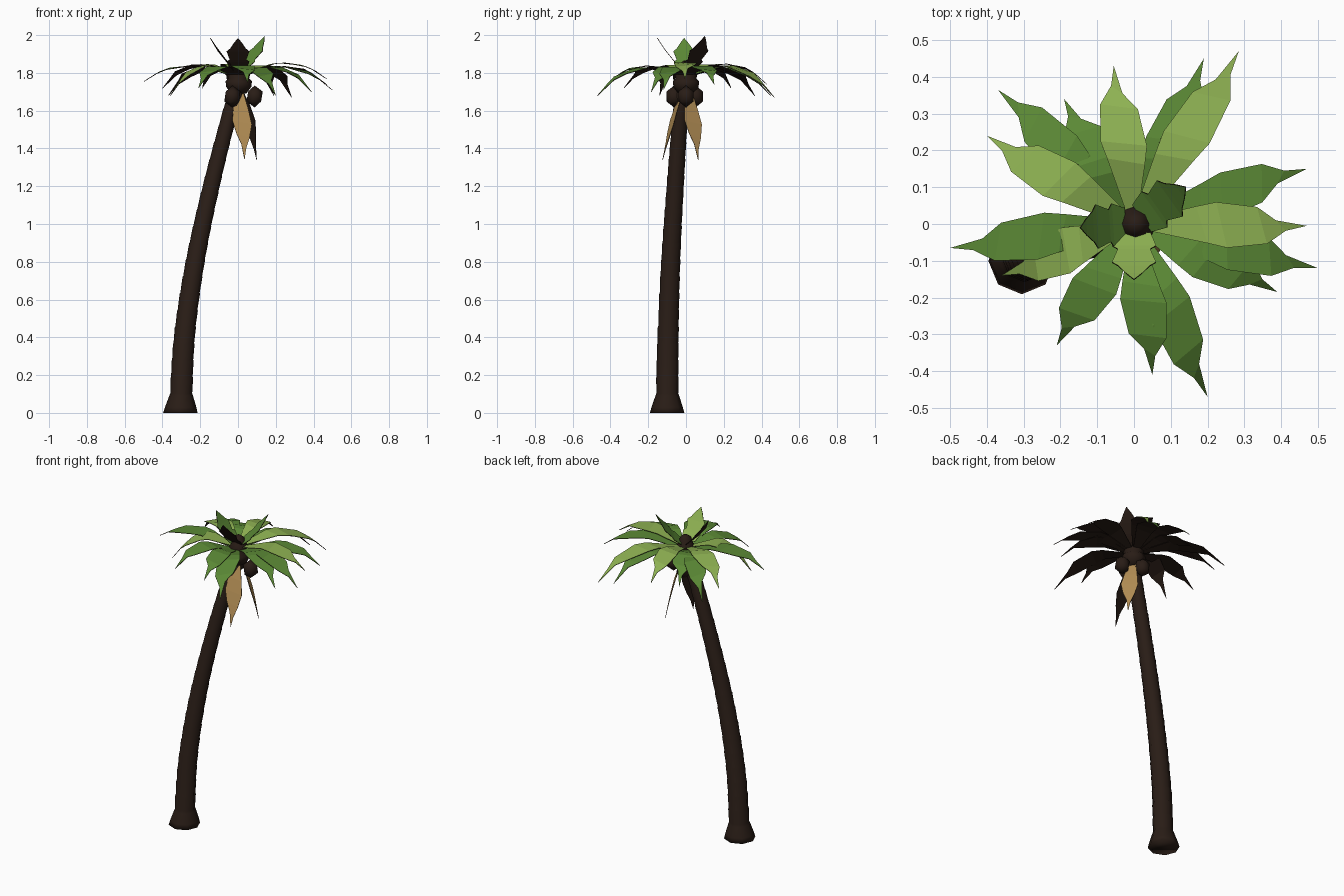
import bpy, bmesh, math
from mathutils import Vector

if "Cube" in bpy.data.objects:
    bpy.data.objects.remove(bpy.data.objects["Cube"])


def material(name, rgb):
    m = bpy.data.materials.new(name)
    m.diffuse_color = (*rgb, 1)
    m.use_nodes = True
    m.node_tree.nodes["Principled BSDF"].inputs["Base Color"].default_value = m.diffuse_color
    return m


BARK = material("bark", (0.022, 0.012, 0.008))
LIGHT = material("light_green", (0.27, 0.44, 0.085))
DARK = material("dark_green", (0.105, 0.25, 0.036))
TAN = material("dry_tan", (0.45, 0.27, 0.09))


def finish(name, bm, *mats):
    if len(mats) == 1:  # solid parts are smooth, leaves stay flat
        bmesh.ops.recalc_face_normals(bm, faces=bm.faces)
        for f in bm.faces:
            f.smooth = True
    mesh = bpy.data.meshes.new(name)
    bm.to_mesh(mesh)
    bm.free()
    for m in mats:
        mesh.materials.append(m)
    ob = bpy.data.objects.new(name, mesh)
    bpy.context.collection.objects.link(ob)
    return ob


def rings(name, stations, sides, mat):
    """Loft horizontal polygons; each station is (centre, radius)."""
    bm = bmesh.new()
    loops = []
    for c, r in stations:
        loops.append([bm.verts.new((c[0] + r * math.cos(2 * math.pi * i / sides),
                                    c[1] + r * math.sin(2 * math.pi * i / sides), c[2]))
                      for i in range(sides)])
    for a, b in zip(loops, loops[1:]):
        for i in range(sides):
            j = (i + 1) % sides
            bm.faces.new((a[i], a[j], b[j], b[i]))
    bm.faces.new(loops[0])
    bm.faces.new(loops[-1])
    return finish(name, bm, mat)


def bezier(a, b, c, t):
    return a * (1 - t) ** 2 + b * 2 * t * (1 - t) + c * t * t


def frond(name, start, ctrl, tip, profile, mat, skew=0.04):
    """Flat pointed leaf along a curve, coloured above and dark below."""
    start, ctrl, tip = Vector(start), Vector(ctrl), Vector(tip)
    d = tip - start
    side = Vector((-d.y, d.x, 0)).normalized()
    bm = bmesh.new()
    left, right = [], []
    for t, w in profile:
        left.append(bm.verts.new(bezier(start, ctrl, tip, t + skew * (t > 0)) + side * w))
        right.append(bm.verts.new(bezier(start, ctrl, tip, t - skew * (t > 0)) - side * w))
    for i in range(len(profile) - 1):
        bm.faces.new((right[i], right[i + 1], left[i + 1], left[i]))
    end = bm.verts.new(tip)
    bm.faces.new((right[-1], end, left[-1]))
    ob = finish(name, bm, mat, BARK)
    s = ob.modifiers.new("thickness", "SOLIDIFY")
    s.thickness, s.offset = 0.003, -1
    s.material_offset = s.material_offset_rim = 1
    return ob


# Leaning trunk with a flared foot and stepped bark rings
P = [Vector(p) for p in ((-0.305, -0.10, 0), (-0.284, -0.095, 0.4), (-0.227, -0.081, 0.8),
                         (-0.142, -0.057, 1.2), (-0.04, -0.028, 1.6), (0.0, -0.01, 1.74))]


def trunk_at(z):
    i = max(k for k in range(len(P) - 1) if P[k].z <= z)
    p0, p1, p2, p3 = P[max(i - 1, 0)], P[i], P[i + 1], P[min(i + 2, len(P) - 1)]
    h = p2.z - p1.z
    u = (z - p1.z) / h
    m1 = (p2 - p0) / (p2.z - p0.z) * h
    m2 = (p3 - p1) / (p3.z - p1.z) * h
    q = (p1 * (2 * u**3 - 3 * u**2 + 1) + m1 * (u**3 - 2 * u**2 + u)
         + p2 * (3 * u**2 - 2 * u**3) + m2 * (u**3 - u**2))
    return (q.x, q.y, z)


stations = [(trunk_at(0), 0.091), (trunk_at(0.03), 0.083), (trunk_at(0.09), 0.063)]
n = 18
for k in range(n):
    z0 = 0.1 + 1.6 * k / n
    for f, s in ((0.04, 0.97), (0.96, 1.02)):
        z = z0 + f * 1.6 / n
        stations.append((trunk_at(z), (0.061 - 0.013 * z) * s))
rings("trunk", stations, 8, BARK)

# Crown heart that the fronds grow from
rings("crown_heart", [((0.004, 0, z), r) for z, r in
                      ((1.69, 0.04), (1.725, 0.066), (1.755, 0.07), (1.77, 0.055),
                       (1.79, 0.06), (1.815, 0.042), (1.85, 0.032), (1.865, 0.012))], 8, BARK)

# Coconuts
for i, (x, y) in enumerate(((0.088, 0.0), (-0.03, -0.063), (-0.02, 0.05))):
    bm = bmesh.new()
    bmesh.ops.create_icosphere(bm, subdivisions=1, radius=0.053)
    for v in bm.verts:
        v.co = Vector((v.co.x * 0.9, v.co.y * 0.9, v.co.z * 1.1)) + Vector((x, y, 1.675))
    finish(f"coconut_{i + 1}", bm, BARK)

# Spreading fronds: tip position and colour
LEAF = ((0, 0.018), (0.3, 0.05), (0.42, 0.062), (0.68, 0.05), (0.81, 0.014))
TIPS = [(-0.055, 0.43, 1.74, LIGHT), (0.285, 0.47, 1.67, LIGHT), (-0.40, 0.24, 1.72, LIGHT),
        (0.47, -0.005, 1.77, LIGHT), (-0.36, -0.14, 1.68, LIGHT), (0.19, 0.45, 1.68, DARK),
        (0.47, 0.15, 1.74, DARK), (0.50, -0.12, 1.71, DARK), (0.39, -0.185, 1.70, DARK),
        (0.20, -0.47, 1.68, DARK), (0.05, -0.41, 1.75, DARK), (-0.21, -0.33, 1.72, DARK),
        (-0.50, -0.065, 1.755, DARK), (-0.37, 0.365, 1.68, DARK), (-0.19, 0.34, 1.72, DARK)]
for i, (x, y, z, mat) in enumerate(TIPS):
    lift = 0.014 if mat is LIGHT else 0.0
    h = Vector((x, y, 0)).normalized() * 0.04
    frond(f"frond_{i + 1}", (h.x, h.y, 1.79 + lift), (x * 0.62, y * 0.62, 1.905 + lift),
          (x, y, z), LEAF, mat, 0.035 * (-1) ** i)

# Short upright fronds in the middle, with notched edges
SHORT = ((0, 0.045), (0.27, 0.06), (0.34, 0.044), (0.62, 0.06), (0.7, 0.042), (0.86, 0.022))
for i, (x, y, z, mat) in enumerate(((0.0, -0.15, 1.985, LIGHT), (0.14, 0.10, 1.995, DARK),
                                    (-0.145, -0.01, 1.985, DARK))):
    frond(f"upright_frond_{i + 1}", (x * 0.15, y * 0.15, 1.825), (x * 0.6, y * 0.6, 1.885),
          (x, y, z), SHORT, mat, 0.0)

# Dead fronds hanging beside the trunk
DEAD = ((0, 0.018), (0.3, 0.04), (0.52, 0.052), (0.7, 0.035), (0.84, 0.012))
for i, (a, b, c) in enumerate((((0.01, -0.02, 1.70), (0.02, -0.075, 1.57), (0.035, -0.125, 1.34)),
                               ((0.02, 0.015, 1.70), (0.07, 0.035, 1.57), (0.10, 0.065, 1.34)))):
    frond(f"dead_frond_{i + 1}", a, b, c, DEAD, TAN, 0.03)
